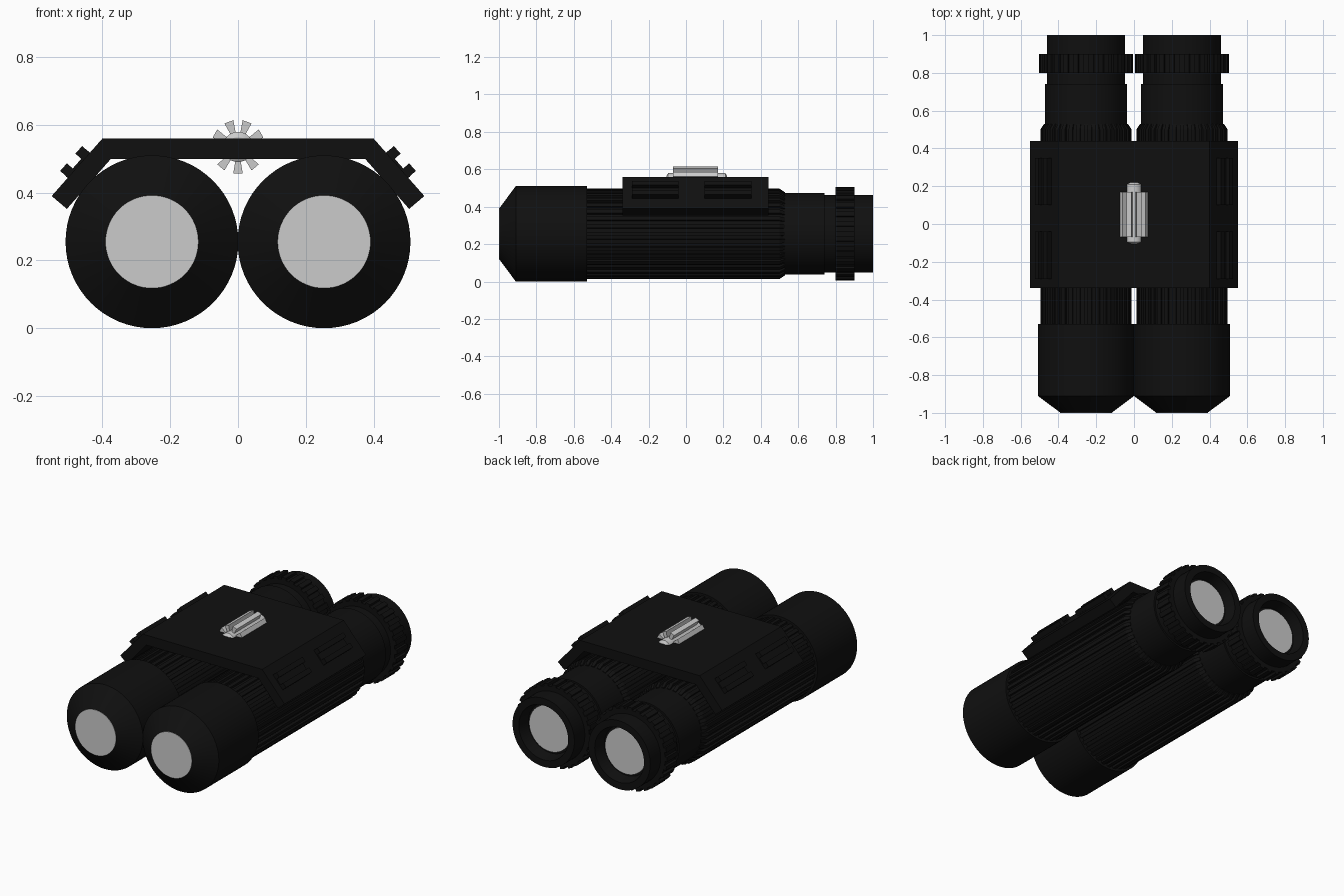
import bpy, bmesh
from math import sin, cos, pi, atan2
from mathutils import Matrix, Vector

if "Cube" in bpy.data.objects:
    bpy.data.objects.remove(bpy.data.objects["Cube"])

black = bpy.data.materials.new("black_rubber")
black.diffuse_color = (0.005, 0.005, 0.005, 1)
black.use_nodes = True
black.node_tree.nodes["Principled BSDF"].inputs["Base Color"].default_value = black.diffuse_color


def finish(bm, name, loc=(0, 0, 0), mat=None, smooth=False):
    bmesh.ops.recalc_face_normals(bm, faces=bm.faces)
    me = bpy.data.meshes.new(name)
    bm.to_mesh(me)
    bm.free()
    ob = bpy.data.objects.new(name, me)
    ob.location = loc
    bpy.context.collection.objects.link(ob)
    if mat:
        me.materials.append(mat)
    if smooth:
        bpy.ops.object.select_all(action='DESELECT')
        ob.select_set(True)
        bpy.context.view_layer.objects.active = ob
        bpy.ops.object.shade_smooth_by_angle(angle=0.5)
    return ob


def loft(rings):
    """Skin a list of equal-length point rings and cap both ends."""
    bm = bmesh.new()
    loops = [[bm.verts.new(p) for p in r] for r in rings]
    n = len(loops[0])
    for a, b in zip(loops, loops[1:]):
        for i in range(n):
            j = (i + 1) % n
            bm.faces.new((a[i], a[j], b[j], b[i]))
    bm.faces.new(loops[0])
    bm.faces.new(loops[-1])
    return bm


def lathe(name, stations, loc, mat=None, n=64):
    """Round part about the y axis from (y, radius) stations."""
    rings = [[(r * cos(2 * pi * i / n), y, r * sin(2 * pi * i / n)) for i in range(n)]
             for y, r in stations]
    return finish(loft(rings), name, loc, mat, True)


def ribbed(name, stations, n, loc, mat=None, phase=0.0):
    """Toothed part about the y axis from (y, outer, inner) stations."""
    rings = []
    for y, ro, ri in stations:
        ring = []
        for k in range(n):
            for f, r in ((-.27, ri), (-.25, ro), (.25, ro), (.27, ri)):
                a = phase + (k + f) * 2 * pi / n
                ring.append((r * cos(a), y, r * sin(a)))
        rings.append(ring)
    return finish(loft(rings), name, loc, mat)


for side, s in (("left", -1), ("right", 1)):
    c = (s * 0.254, 0, 0.255)
    # Objective hood, with its lens set in the chamfered nose
    lathe(side + "_objective_hood", [(-0.998, 0.137), (-0.91, 0.255), (-0.53, 0.255)], c, black)
    lathe(side + "_objective_lens", [(-1.0, 0.137), (-0.99, 0.137)], c)
    # Ribbed grip body
    ribbed(side + "_grip_body", [(-0.535, .242, .228), (0.5, .242, .228), (0.53, .222, .214)],
           36, c, black)
    # Eyepiece tube with a hollow cup
    lathe(side + "_eyepiece", [(0.5, .218), (0.74, .218), (0.74, .207), (1.0, .207),
                               (1.0, .165), (0.93, .15)], c, black)
    lathe(side + "_eyepiece_lens", [(0.92, .138), (0.94, .138)], c)
    # Knurled focus ring
    ribbed(side + "_focus_ring", [(0.8, .25, .236), (0.9, .25, .236)], 28, c, black)

# Bridge plate with folded-down sides
half = [(0.40, 0.56), (0.55, 0.39), (0.505, 0.352), (0.375, 0.5)]
prof = half + [(-x, z) for x, z in reversed(half)]
finish(loft([[(x, y, z) for x, z in prof] for y in (-0.34, 0.44)]), "bridge_plate", mat=black)

# Raised grip pads on the sloped sides: low base and two rails each
for side, s in (("left", -1), ("right", 1)):
    u = Vector((s * 0.15, 0, -0.17)).normalized()
    w = Vector((s * 0.17, 0, 0.15)).normalized()
    rot = Matrix((u, (0, 1, 0), w)).transposed().to_4x4()
    base = Vector((s * 0.47, 0, 0.481))
    for end, yc in (("front", -0.165), ("rear", 0.225)):
        bm = bmesh.new()
        for off, wid, length, h in ((0, .10, .25, .014), (-.034, .03, .25, .06), (.034, .03, .25, .06)):
            m = (Matrix.Translation(base + u * off + Vector((0, yc, 0))) @ rot
                 @ Matrix.Diagonal((wid, length, h, 1)))
            bmesh.ops.create_cube(bm, size=1, matrix=m)
        finish(bm, f"{side}_{end}_grip_pad", mat=black)

# Toothed focus wheel and its axle
wheel = (0, 0, 0.535)
ribbed("focus_wheel", [(-0.07, .08, .045), (0.17, .08, .045)], 9, wheel, phase=-pi / 2)
lathe("focus_axle", [(-0.105, .03), (-0.095, .045), (0.21, .045), (0.22, .03)], wheel, n=18)
